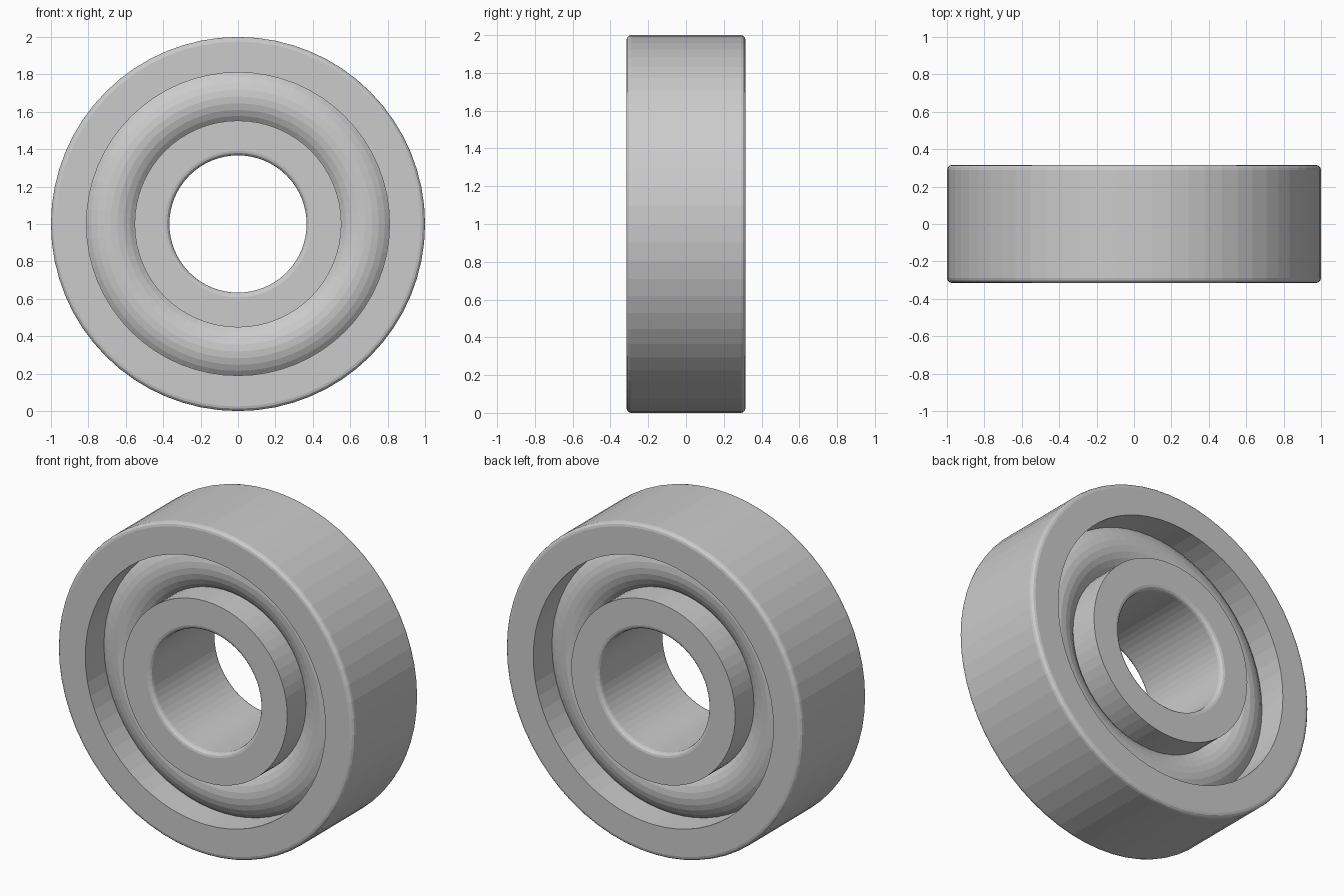
import bpy, bmesh
from math import sin, cos, pi

if "Cube" in bpy.data.objects:
    bpy.data.objects.remove(bpy.data.objects["Cube"])

SEG = 64          # sides around the axis
HALF = 0.315      # half width along y
BEV = 0.025       # rounded edge radius


def corner(cr, cy, start):
    """Quarter-round points (radius, y) about a corner centre."""
    return [(cr + BEV * cos(start + i * pi / 6), cy + BEV * sin(start + i * pi / 6))
            for i in range(4)]


def lathe(name, profile):
    """Spin a closed (radius, y) profile around the y axis at z = 1."""
    bm = bmesh.new()
    rings = []
    for s in range(SEG):
        a = 2 * pi * s / SEG
        rings.append([bm.verts.new((r * cos(a), y, 1 + r * sin(a))) for r, y in profile])
    n = len(profile)
    for s in range(SEG):
        p, q = rings[s], rings[(s + 1) % SEG]
        for i in range(n):
            j = (i + 1) % n
            bm.faces.new((p[i], p[j], q[j], q[i]))
    bmesh.ops.recalc_face_normals(bm, faces=bm.faces)
    mesh = bpy.data.meshes.new(name)
    bm.to_mesh(mesh)
    bm.free()
    obj = bpy.data.objects.new(name, mesh)
    bpy.context.collection.objects.link(obj)
    return obj


# Outer ring: rounded outside edges, sharp inside edges
lathe("outer_ring", [(0.81, -HALF)]
      + corner(1 - BEV, -HALF + BEV, -pi / 2)
      + corner(1 - BEV, HALF - BEV, 0)
      + [(0.81, HALF)])

# Inner ring: rounded bore edges, sharp outside edges
lathe("inner_ring", [(0.553, HALF)]
      + corner(0.367 + BEV, HALF - BEV, pi / 2)
      + corner(0.367 + BEV, -HALF + BEV, pi)
      + [(0.553, -HALF)])

# Round rolling core between the two rings
lathe("rolling_core", [(0.6815 + 0.187 * cos(2 * pi * i / 32), 0.187 * sin(2 * pi * i / 32))
                       for i in range(32)])
